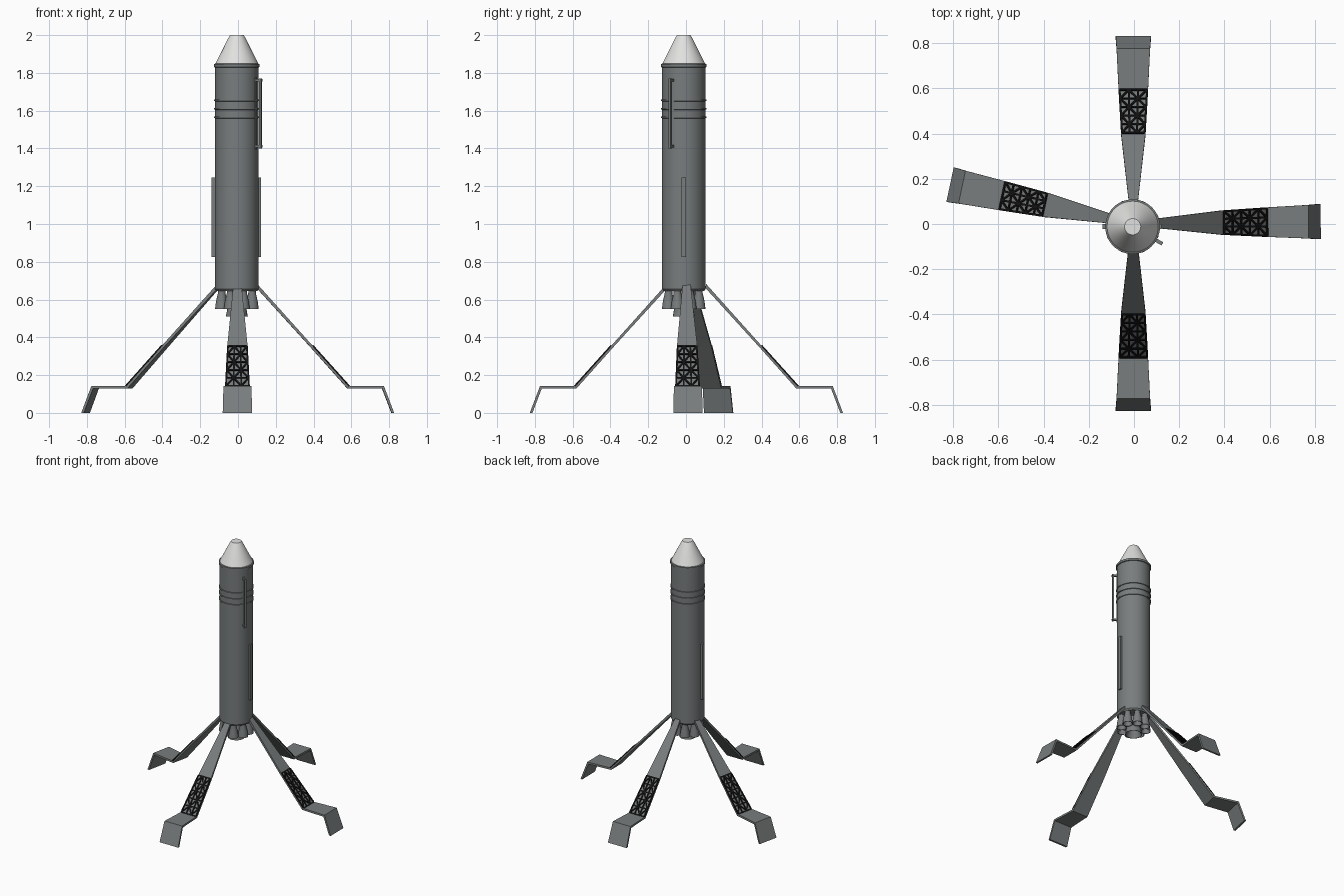
import bpy, bmesh, math
from mathutils import Vector, Matrix

if "Cube" in bpy.data.objects:
    bpy.data.objects.remove(bpy.data.objects["Cube"])

CX, CY = -0.006, -0.012


def material(name, r, g, b):
    m = bpy.data.materials.new(name)
    m.diffuse_color = (r, g, b, 1)
    m.use_nodes = True
    m.node_tree.nodes["Principled BSDF"].inputs["Base Color"].default_value = m.diffuse_color
    return m


GREY = material("hull grey", 0.19, 0.205, 0.205)
WHITE = material("nose white", 0.75, 0.75, 0.74)
BLACK = material("lattice black", 0.006, 0.006, 0.006)


def make(name, bm, mat, smooth=False, matrix=None):
    bmesh.ops.recalc_face_normals(bm, faces=bm.faces)
    me = bpy.data.meshes.new(name)
    bm.to_mesh(me)
    bm.free()
    ob = bpy.data.objects.new(name, me)
    bpy.context.collection.objects.link(ob)
    me.materials.append(mat)
    if matrix:
        ob.matrix_world = matrix
    if smooth:
        bpy.ops.object.select_all(action='DESELECT')
        ob.select_set(True)
        bpy.context.view_layer.objects.active = ob
        bpy.ops.object.shade_smooth_by_angle(angle=math.radians(30))
    return ob


def lathe(name, profile, mat, segs=48, x=CX, y=CY, loop=False):
    """Revolve (radius, z) points; ends are capped unless the profile loops."""
    bm = bmesh.new()
    rings = [[bm.verts.new((r * math.cos(2 * math.pi * i / segs),
                            r * math.sin(2 * math.pi * i / segs), z))
              for i in range(segs)] for r, z in profile]
    pairs = list(zip(rings, rings[1:])) + ([(rings[-1], rings[0])] if loop else [])
    for a, b in pairs:
        for i in range(segs):
            j = (i + 1) % segs
            bm.faces.new((a[i], a[j], b[j], b[i]))
    if not loop:
        bm.faces.new(rings[0])
        bm.faces.new(rings[-1])
    return make(name, bm, mat, True, Matrix.Translation((x, y, 0)))


def box(bm, x0, x1, y0, y1, z0, z1):
    mat = Matrix.Translation(((x0 + x1) / 2, (y0 + y1) / 2, (z0 + z1) / 2)) @ \
        Matrix.Diagonal((x1 - x0, y1 - y0, z1 - z0, 1))
    bmesh.ops.create_cube(bm, size=1, matrix=mat)


def turned(angle, x=CX, y=CY):
    return Matrix.Translation((x, y, 0)) @ Matrix.Rotation(math.radians(angle), 4, 'Z')


# Hull, collar and nose
lathe("hull", [(0.108, 0.645), (0.115, 0.655), (0.115, 1.835)], GREY)
lathe("collar", [(0.113, 1.828), (0.121, 1.831), (0.121, 1.846), (0.113, 1.849)], GREY)
lathe("nose_cone", [(0.115, 1.845), (0.09, 1.895), (0.086, 1.903), (0.045, 1.985),
                    (0.036, 2.0)], WHITE)

# Thin hoops near the top of the hull
for i, z in enumerate((1.565, 1.61, 1.655)):
    lathe(f"hoop_{i + 1}", [(0.112, z - 0.006), (0.120, z - 0.004),
                            (0.120, z + 0.004), (0.112, z + 0.006)], GREY, loop=True)


# Engine bells: eight around one larger, lower centre bell
def bell(name, x, y, top, bottom, r0, r1):
    h = top - bottom
    lathe(name, [(r0, top), (r0, top - h * 0.2), (r0 + (r1 - r0) * 0.65, top - h * 0.6),
                 (r1, bottom), (r1 - 0.004, bottom), (r0 * 0.7, top - h * 0.4)],
          GREY, 24, x, y)


for i in range(8):
    a = math.radians(22.5 + 45 * i)
    bell(f"outer_engine_{i + 1}", CX + 0.087 * math.cos(a), CY + 0.087 * math.sin(a),
         0.655, 0.55, 0.02, 0.035)
bell("centre_engine", CX, CY, 0.655, 0.51, 0.028, 0.058)

# Raised cable covers on both sides
for name, angle, out in (("right_cable_cover", 0, 0.127), ("left_cable_cover", 180, 0.133)):
    bm = bmesh.new()
    box(bm, 0.105, out, -0.011, 0.011, 0.825, 1.245)
    make(name, bm, GREY, matrix=turned(angle))

# Stand-off rail with end brackets
bm = bmesh.new()
box(bm, 0.138, 0.150, -0.006, 0.006, 1.40, 1.77)
box(bm, 0.110, 0.119, -0.008, 0.008, 1.395, 1.775)
for z in (1.405, 1.755):
    box(bm, 0.11, 0.152, -0.008, 0.008, z, z + 0.012)
make("side_rail", bm, GREY, matrix=turned(-30))

# Leg stations: radius and height of top surface, of underside, half width
STATIONS = [(0.105, 0.682, 0.100, 0.662, 0.021),
            (0.400, 0.353, 0.389, 0.345, 0.054),
            (0.590, 0.142, 0.583, 0.128, 0.065),
            (0.775, 0.142, 0.766, 0.128, 0.074),
            (0.829, 0.000, 0.815, 0.000, 0.078)]


def leg(name, angle):
    bm = bmesh.new()
    rows = [[bm.verts.new(p) for p in ((r, -w, z), (r, w, z), (q, w, y), (q, -w, y))]
            for r, z, q, y, w in STATIONS]
    for a, b in zip(rows, rows[1:]):
        for i in range(4):
            j = (i + 1) % 4
            bm.faces.new((a[i], a[j], b[j], b[i]))
    bm.faces.new(rows[0])
    bm.faces.new(rows[-1])
    make(name, bm, GREY, matrix=turned(angle, -0.003, 0.002))


def lattice(name, angle, cols=3, rows=5, width=0.009):
    """Black triangulated bars on the upper face of the sloping leg section."""
    (r0, z0, _, _, w0), (r1, z1, _, _, w1) = STATIONS[1:3]
    along = Vector((r1 - r0, 0, z1 - z0)).normalized()
    up = Vector((-along.z, 0, along.x))
    bm = bmesh.new()

    def point(i, j):
        t, s = j / rows, 2 * i / cols - 1
        return Vector((r0 + (r1 - r0) * t, s * (w0 + (w1 - w0) * t - 0.004),
                       z0 + (z1 - z0) * t))

    def bar(p, q):
        d = (q - p).normalized()
        side = d.cross(up).normalized()
        m = Matrix((d, side, up)).transposed().to_4x4()
        m.translation = (p + q) / 2 + up * 0.001
        bmesh.ops.create_cube(bm, size=1, matrix=m @ Matrix.Diagonal(
            ((q - p).length, width, 0.008, 1)))

    for j in range(rows + 1):
        bar(point(0, j), point(cols, j))
    for i in range(cols + 1):
        bar(point(i, 0), point(i, rows))
    for i in range(cols):
        for j in range(rows):
            if (i + j) % 2:
                bar(point(i, j), point(i + 1, j + 1))
            else:
                bar(point(i + 1, j), point(i, j + 1))
    make(name, bm, BLACK, matrix=turned(angle, -0.003, 0.002))


# Four landing legs; the left one sits slightly turned
for side, angle in (("right", 0.6), ("back", 90), ("left", 168), ("front", 270)):
    leg(side + "_leg", angle)
    lattice(side + "_leg_lattice", angle)
